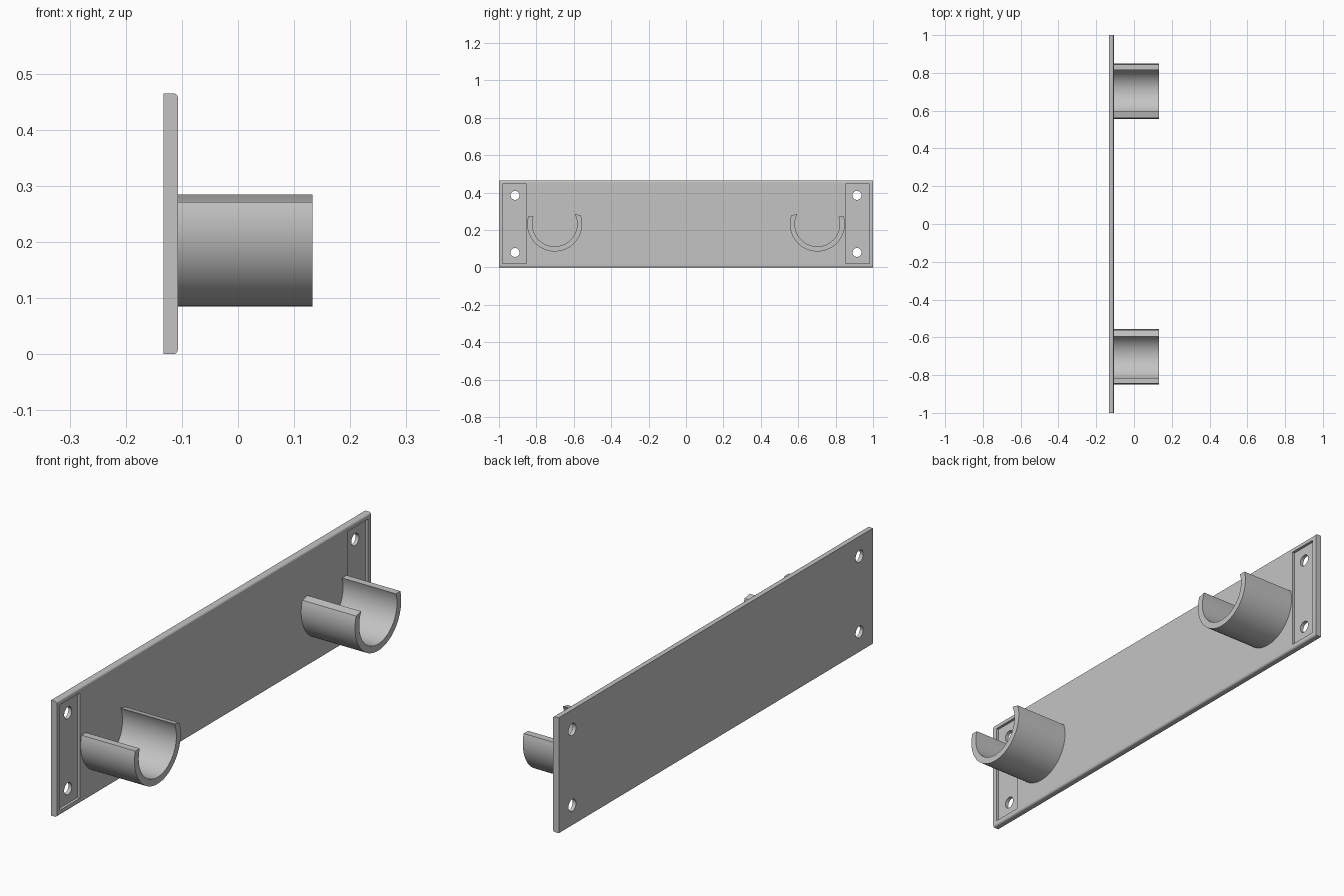
import bpy, bmesh
from math import sin, cos, pi, asin
from mathutils import Vector

if "Cube" in bpy.data.objects:
    bpy.data.objects.remove(bpy.data.objects["Cube"])

grey = bpy.data.materials.new("plain grey")
grey.use_nodes = True
grey.diffuse_color = (0.55, 0.55, 0.55, 1)
grey.node_tree.nodes["Principled BSDF"].inputs["Base Color"].default_value = grey.diffuse_color

BACK, FACE, FRONT = -0.133, -0.107, 0.133
HEIGHT = 0.465


def extrude(name, points, offset):
    """Solid made by sweeping a flat outline along an offset."""
    bm = bmesh.new()
    face = bm.faces.new([bm.verts.new(p) for p in points])
    swept = bmesh.ops.extrude_face_region(bm, geom=[face])["geom"]
    bmesh.ops.translate(bm, vec=Vector(offset),
                        verts=[g for g in swept if isinstance(g, bmesh.types.BMVert)])
    bmesh.ops.recalc_face_normals(bm, faces=bm.faces)
    mesh = bpy.data.meshes.new(name)
    bm.to_mesh(mesh)
    bm.free()
    mesh.materials.append(grey)
    obj = bpy.data.objects.new(name, mesh)
    bpy.context.collection.objects.link(obj)
    return obj


def activate(obj):
    bpy.ops.object.select_all(action="DESELECT")
    obj.select_set(True)
    bpy.context.view_layer.objects.active = obj


def arc(cy, cz, r, start, end, steps):
    angles = [start + (end - start) * i / steps for i in range(steps + 1)]
    return [(cy + r * cos(a), cz + r * sin(a)) for a in angles]


def cut(target, cutter):
    cutter.hide_render = True
    mod = target.modifiers.new("cut", "BOOLEAN")
    mod.operation = "DIFFERENCE"
    mod.solver = "EXACT"
    mod.object = cutter
    activate(target)
    bpy.ops.object.modifier_apply(modifier=mod.name)
    bpy.data.objects.remove(cutter)


def smooth(obj):
    activate(obj)
    bpy.ops.object.shade_smooth_by_angle(angle=pi / 6)


# Back plate with rounded long front edges
r = 0.009
section = [(BACK, HEIGHT), (BACK, 0)]
section += arc(FACE - r, r, r, -pi / 2, 0, 6)
section += arc(FACE - r, HEIGHT - r, r, 0, pi / 2, 6)
plate = extrude("back_plate", [(x, -1, z) for x, z in section], (0, 2, 0))

# Shallow end pockets and through screw holes
for side in (-1, 1):
    corners = [(0.98, 0.021), (0.854, 0.021), (0.854, 0.445), (0.98, 0.445)]
    cut(plate, extrude("pocket_cutter",
                       [(FACE - 0.011, side * y, z) for y, z in corners], (0.05, 0, 0)))
    for z in (0.08, 0.385):
        ring = arc(side * 0.914, z, 0.024, 0, 2 * pi, 32)[:-1]
        cut(plate, extrude("hole_cutter", [(BACK - 0.05, y, w) for y, w in ring], (0.15, 0, 0)))
smooth(plate)

# Open cradles: the lip towards the plate middle is taller and slanted
CY, CZ, OUTER, INNER = 0.702, 0.232, 0.147, 0.12


def lip(z, radius):
    return asin((z - CZ) / radius)


for side, name in ((-1, "front_cradle"), (1, "rear_cradle")):
    outline = arc(0, CZ, OUTER, -pi - lip(0.271, OUTER), lip(0.278, OUTER), 56)
    outline += arc(0, CZ, INNER, lip(0.285, INNER), -pi - lip(0.271, INNER), 56)
    cradle = extrude(name, [(FACE - 0.002, side * (CY - y), z) for y, z in outline],
                     (FRONT - FACE + 0.002, 0, 0))
    smooth(cradle)
